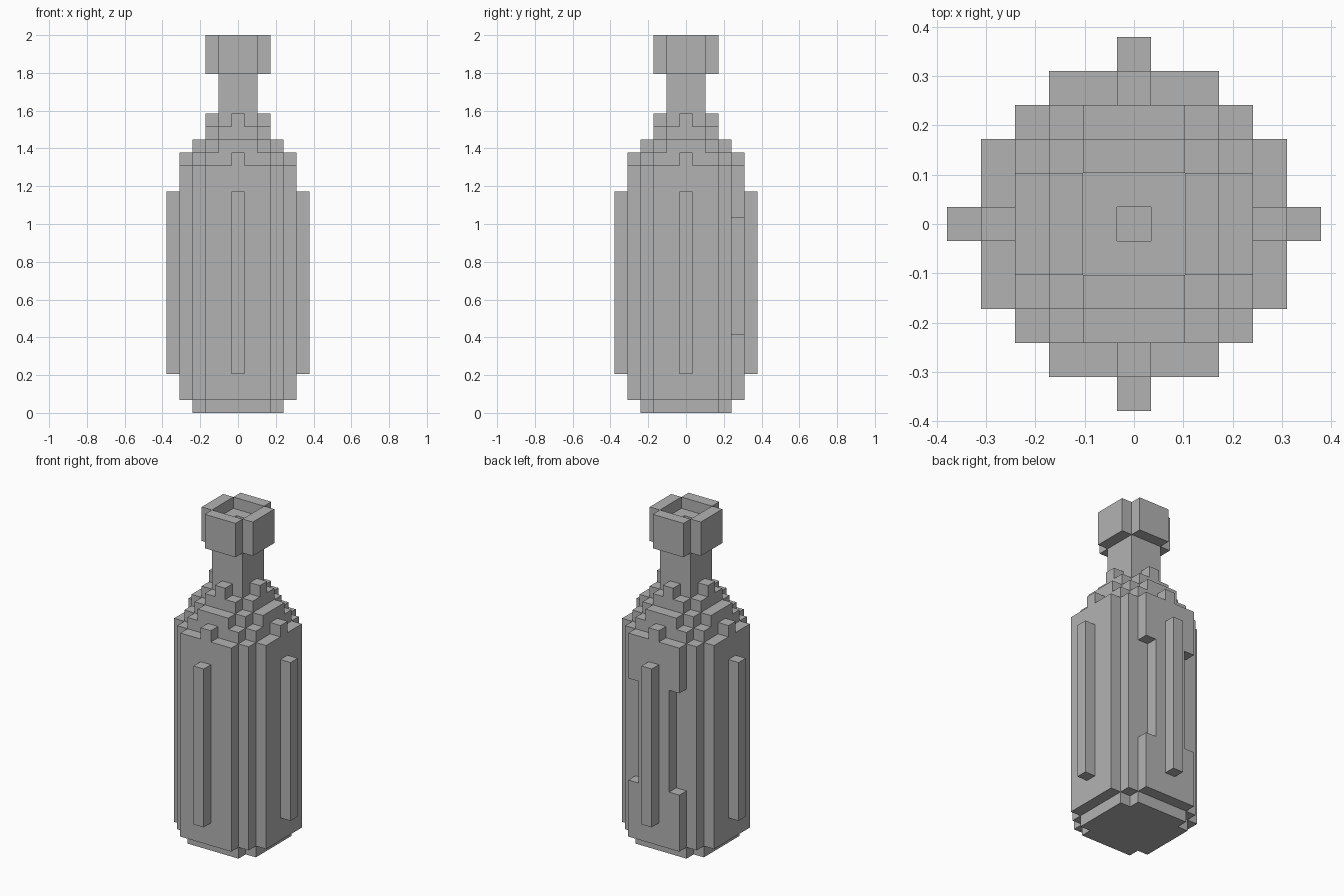
import bpy, bmesh, math
from mathutils import Vector

cube = bpy.data.objects.get("Cube")
if cube:
    bpy.data.objects.remove(cube, do_unlink=True)

UNIT = 2 / 29          # edge of one block
SPAN = range(-5, 6)    # block columns across the width

grey = bpy.data.materials.new("plain_grey")
grey.use_nodes = True
COLOUR = (0.45, 0.45, 0.45, 1)
grey.diffuse_color = COLOUR
grey.node_tree.nodes["Principled BSDF"].inputs["Base Color"].default_value = COLOUR


def disc(bottom, top, outer, inner=-1):
    """Blocks whose squared distance from the axis is in (inner, outer]."""
    return {(x, y, z) for x in SPAN for y in SPAN for z in range(bottom, top)
            if inner < x * x + y * y <= outer}


def build(name, blocks):
    """One mesh from the exposed sides of a set of blocks."""
    bm = bmesh.new()
    for block in blocks:
        centre = Vector(block) + Vector((0, 0, 0.5))
        for axis in range(3):
            for sign in (-1, 1):
                n = Vector([sign if k == axis else 0 for k in range(3)])
                if tuple(int(a + b) for a, b in zip(block, n)) in blocks:
                    continue
                u = Vector([1 if k == (axis + 1) % 3 else 0 for k in range(3)])
                v = n.cross(u)
                corners = (-u - v, u - v, u + v, v - u)
                bm.faces.new([bm.verts.new((centre + (n + c) / 2) * UNIT)
                              for c in corners])
    bmesh.ops.remove_doubles(bm, verts=bm.verts, dist=UNIT / 100)
    bmesh.ops.dissolve_limit(bm, angle_limit=math.radians(1),
                             verts=bm.verts, edges=bm.edges)
    mesh = bpy.data.meshes.new(name)
    bm.to_mesh(mesh)
    bm.free()
    mesh.materials.append(grey)
    obj = bpy.data.objects.new(name, mesh)
    bpy.context.collection.objects.link(obj)
    return obj


# Foot and main body, with a shallow recess on both edges of the back panel
build("foot", disc(0, 1, 13))
recess = {(x, 4, z) for x in (-2, 2) for z in range(6, 15)}
build("body", disc(1, 19, 20) - recess)

# Shoulder steps in towards the neck
shoulder = set()
for level, outer in enumerate((16, 10, 5, 4), start=19):
    shoulder |= disc(level, level + 1, outer)
build("shoulder", shoulder)

# Hollow square neck and the collar around its mouth
build("neck", disc(23, 28, 2, 0))
build("mouth_collar", disc(26, 29, 5, 2))

# One upright rib on each side
for name, x, y in (("front", 0, -5), ("back", 0, 5), ("left", 5, 0), ("right", -5, 0)):
    build(name + "_rib", {(x, y, z) for z in range(3, 17)})
